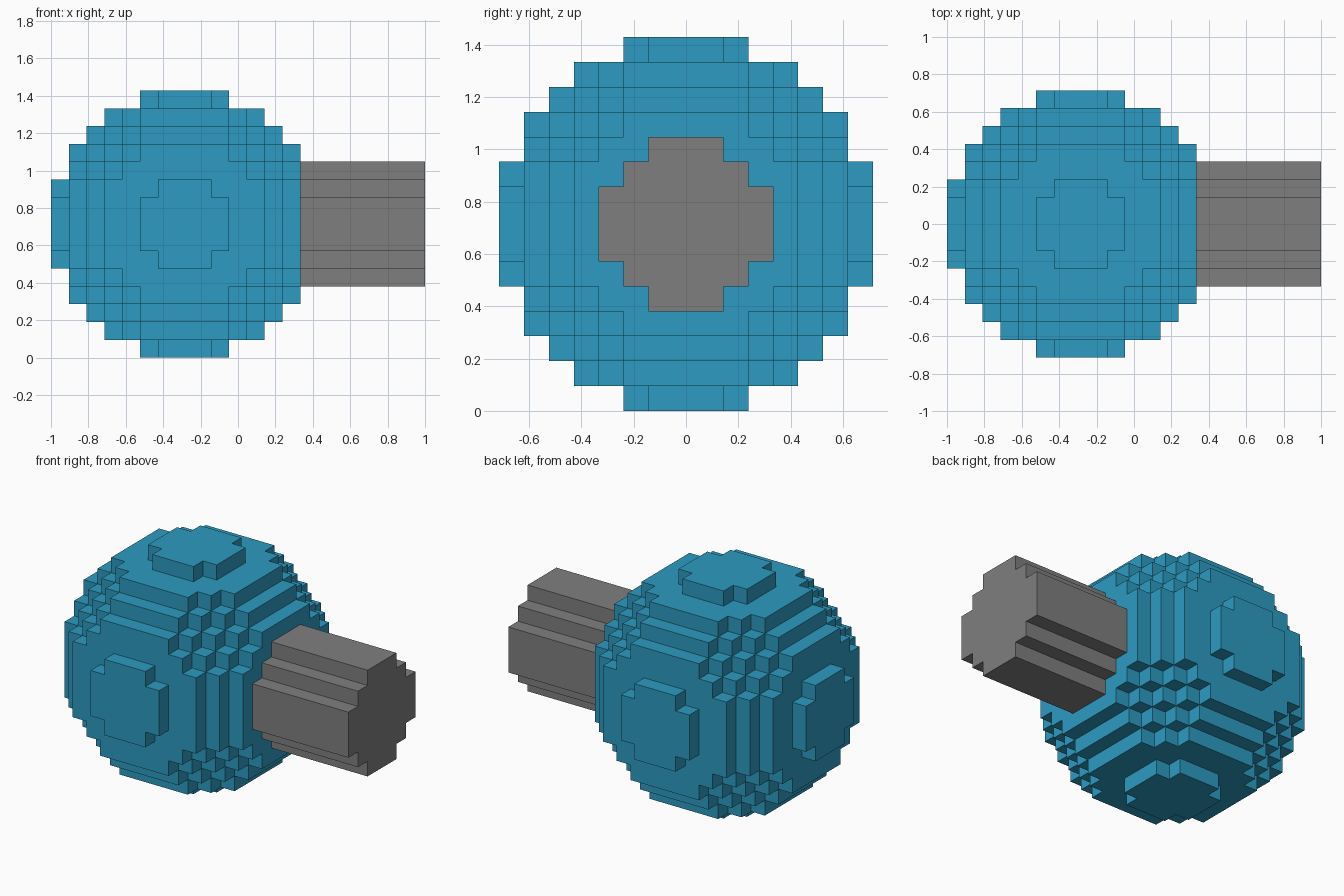
import bpy
import bmesh
import math
from mathutils import Vector

cube = bpy.data.objects.get("Cube")
if cube:
    bpy.data.objects.remove(cube, do_unlink=True)

UNIT = 2 / 21                                   # edge of one block
CENTRE = Vector((-1 + 7.5 * UNIT, 0, 7.5 * UNIT))  # middle of the ball


def make_material(name, rgb):
    mat = bpy.data.materials.new(name)
    mat.use_nodes = True
    mat.diffuse_color = (*rgb, 1)
    mat.node_tree.nodes["Principled BSDF"].inputs["Base Color"].default_value = (*rgb, 1)
    return mat


def block_solid(name, cells, mat):
    """Closed stepped solid: only the outer sides of the blocks are made."""
    bm = bmesh.new()
    for cell in cells:
        for axis in range(3):
            for sign in (-1, 1):
                step = [0, 0, 0]
                step[axis] = sign
                if tuple(c + s for c, s in zip(cell, step)) in cells:
                    continue
                u, v = Vector((0, 0, 0)), Vector((0, 0, 0))
                u[(axis + 1) % 3] = 0.5
                v[(axis + 2) % 3] = 0.5 * sign
                mid = Vector(cell) + Vector(step) * 0.5
                corners = (mid - u - v, mid + u - v, mid + u + v, mid - u + v)
                bm.faces.new([bm.verts.new(CENTRE + p * UNIT) for p in corners])
    bmesh.ops.remove_doubles(bm, verts=bm.verts, dist=UNIT * 0.01)
    # Merge flat neighbours into large faces
    bmesh.ops.dissolve_limit(bm, angle_limit=math.radians(1),
                             verts=bm.verts, edges=bm.edges)
    mesh = bpy.data.meshes.new(name)
    bm.to_mesh(mesh)
    bm.free()
    mesh.materials.append(mat)
    obj = bpy.data.objects.new(name, mesh)
    bpy.context.scene.collection.objects.link(obj)
    return obj


blue = make_material("blue", (0.026, 0.328, 0.539))
grey = make_material("grey", (0.212, 0.212, 0.212))

# Ball: 15 blocks across, its +x cap gives way to the neck
span = range(-7, 8)
ball = {(i, j, k) for i in span for j in span for k in span
        if i * i + j * j + k * k <= 7.5 ** 2 and i < 7}
block_solid("ball", ball, blue)

# Neck: stepped round bar, 7 blocks across and 7 long
neck = {(i, j, k) for i in range(7, 14) for j in span for k in span
        if j * j + k * k <= 10}
block_solid("neck", neck, grey)
